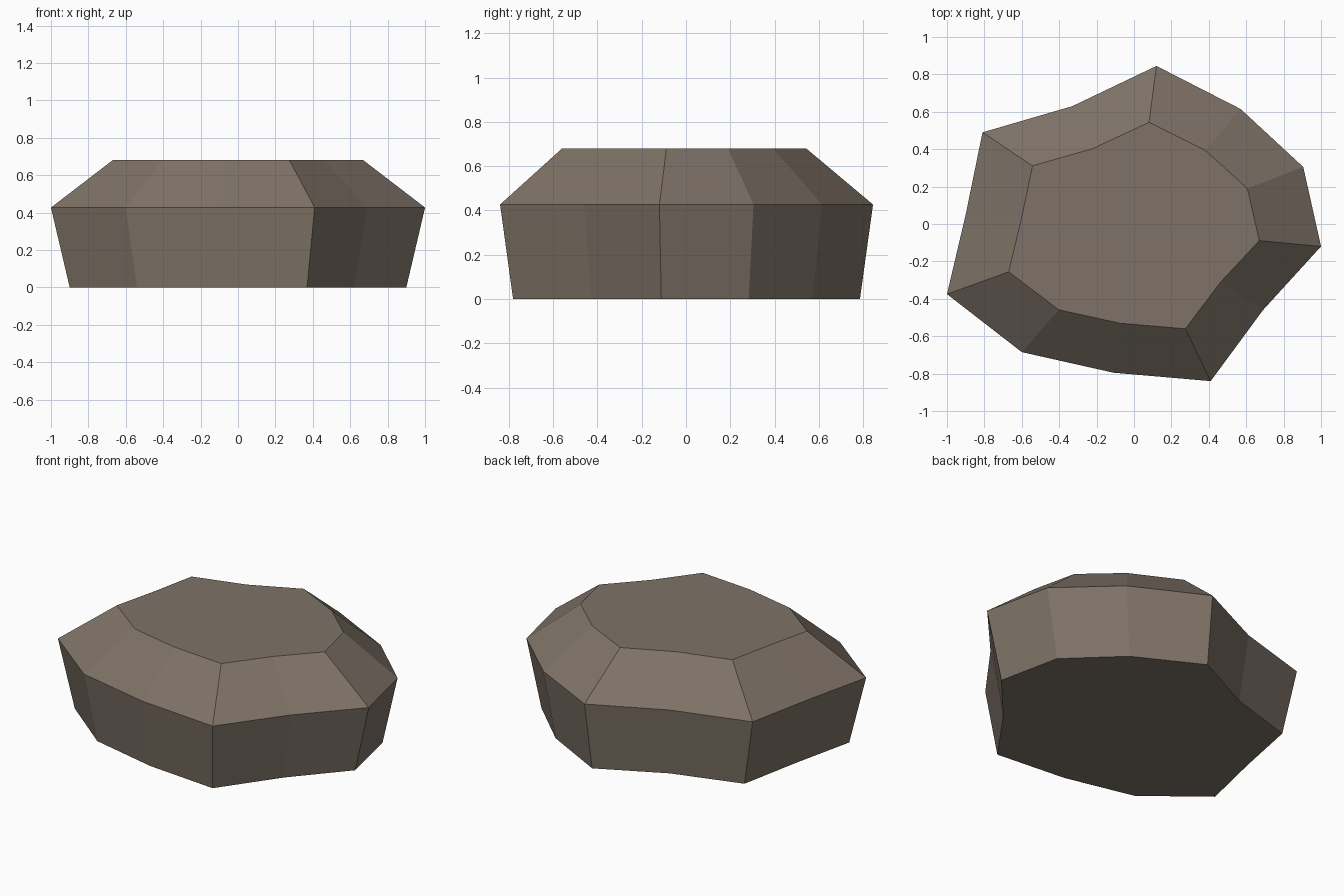
import bpy
import bmesh

cube = bpy.data.objects.get("Cube")
if cube:
    bpy.data.objects.remove(cube, do_unlink=True)

# Stone colour
stone = bpy.data.materials.new("grey brown stone")
stone.use_nodes = True
colour = (0.21, 0.17, 0.135, 1)
stone.diffuse_color = colour
bsdf = stone.node_tree.nodes["Principled BSDF"]
bsdf.inputs["Base Color"].default_value = colour
bsdf.inputs["Roughness"].default_value = 0.9

# Widest outline of the rock, counter-clockwise
outline = [(1, -.12), (.905, .305), (.57, .615), (.12, .845),
           (-.33, .63), (-.81, .49), (-.9, .05), (-1, -.375),
           (-.6, -.685), (-.11, -.795), (.41, -.84), (.69, -.46)]

# Each level: height, x scale, y scale, y shift
base = (0, .9, .93, 0)
shoulder = (.427, 1, 1, 0)
crown = (.68, .67, .655, -.01)

bm = bmesh.new()


def ring(level):
    z, sx, sy, dy = level
    return [bm.verts.new((x * sx, y * sy + dy, z)) for x, y in outline]


rings = [ring(level) for level in (base, shoulder, crown)]

# Sloping walls, then flat caps
for low, high in zip(rings, rings[1:]):
    for i in range(len(outline)):
        j = (i + 1) % len(outline)
        bm.faces.new((low[i], low[j], high[j], high[i]))
bm.faces.new(rings[-1])
bm.faces.new(rings[0][::-1])
bm.normal_update()

mesh = bpy.data.meshes.new("rock")
bm.to_mesh(mesh)
bm.free()
mesh.materials.append(stone)
rock = bpy.data.objects.new("rock", mesh)
bpy.context.collection.objects.link(rock)
